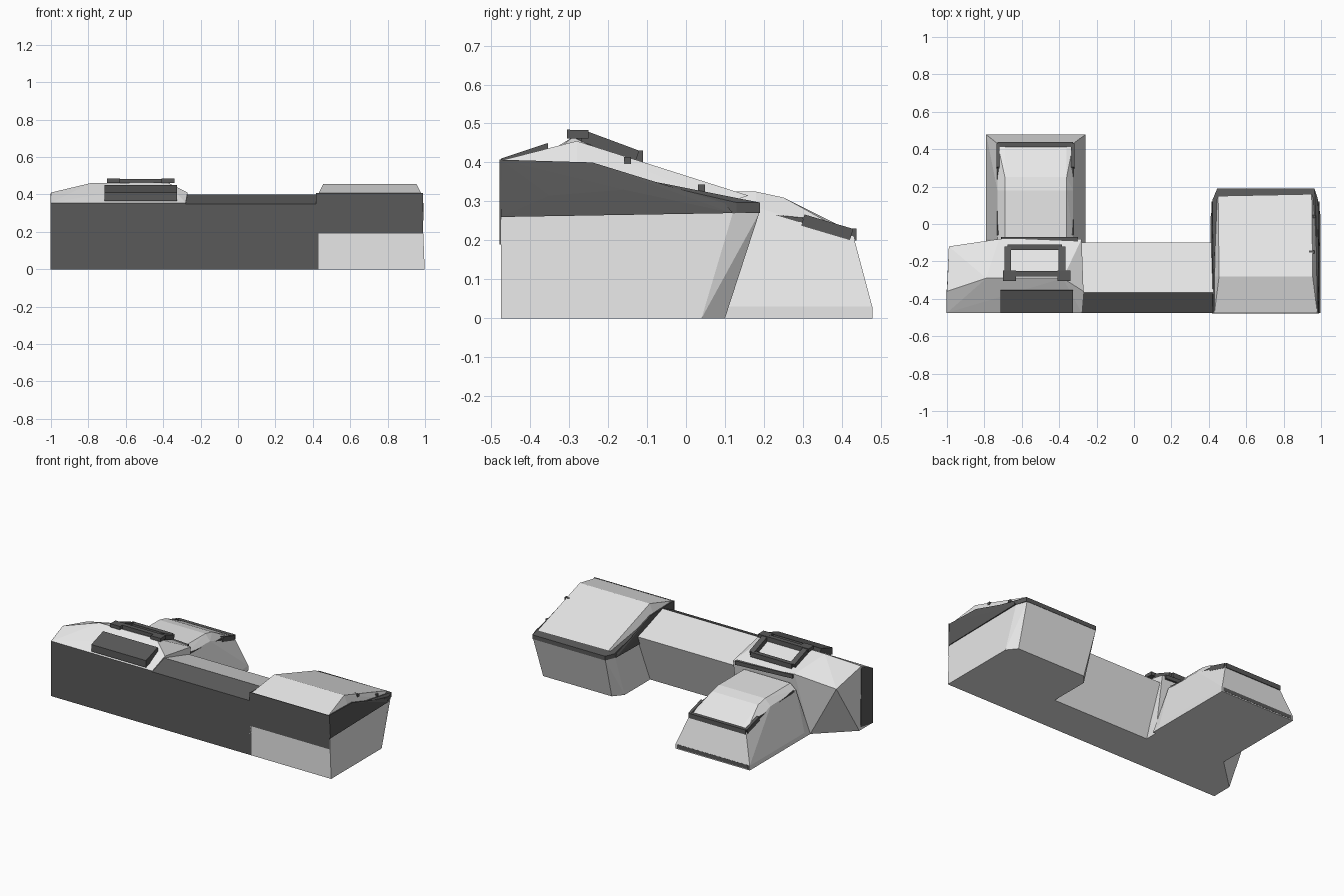
import bpy, bmesh, math
from mathutils import Vector


def mat(name, v):
    m = bpy.data.materials.new(name)
    m.diffuse_color = (v, v, v, 1)
    return m


LIGHT = mat("light_grey", 0.8)
DARK = mat("dark_grey", 0.1)


def hull(name, pts, m=LIGHT, dark=None):
    """Faceted convex solid; faces passing the rule 'dark' become dark grey."""
    bm = bmesh.new()
    for p in pts:
        bm.verts.new(p)
    r = bmesh.ops.convex_hull(bm, input=bm.verts)
    junk = list({g for g in r["geom_interior"] + r["geom_unused"]
                 if isinstance(g, bmesh.types.BMVert) and g.is_valid})
    if junk:
        bmesh.ops.delete(bm, geom=junk, context='VERTS')
    bmesh.ops.dissolve_limit(bm, angle_limit=0.02, verts=bm.verts, edges=bm.edges)
    bmesh.ops.recalc_face_normals(bm, faces=bm.faces)
    if dark:
        for f in bm.faces:
            f.material_index = int(dark(f.normal, f.calc_center_median()))
    me = bpy.data.meshes.new(name)
    bm.to_mesh(me)
    bm.free()
    me.materials.append(m)
    if dark:
        me.materials.append(DARK)
    ob = bpy.data.objects.new(name, me)
    bpy.context.collection.objects.link(ob)
    return ob


def profile(name, x0, x1, yz, m=LIGHT, dark=None):
    """Side profile stretched along x."""
    return hull(name, [(x, y, z) for x in (x0, x1) for y, z in yz], m, dark)


def bar(name, a, b, w=0.02, h=0.02, m=DARK):
    """Straight strip between two points."""
    a, b = Vector(a), Vector(b)
    d = (b - a).normalized()
    s = d.cross(Vector((0, 0, 1))).normalized() * w / 2
    u = s.cross(d).normalized() * h / 2
    return hull(name, [p + i * s + j * u for p in (a, b) for i in (-1, 1) for j in (-1, 1)], m)


front_dark = lambda n, c: n.y < -0.98

# middle link, dark front wall and dark sloping front glazing
profile("middle_link", -0.30, 0.43,
        [(-0.475, 0), (-0.475, 0.35), (-0.365, 0.40), (-0.10, 0.32), (-0.22, 0)],
        dark=lambda n, c: n.y < -0.3 and n.z > -0.5)

# left section with chamfered back corner
hull("left_section", [
    (-1, -0.475, 0), (-1, -0.34, 0), (-0.79, -0.14, 0), (-0.28, -0.14, 0), (-0.28, -0.475, 0),
    (-1, -0.475, 0.355), (-0.28, -0.475, 0.355), (-1, -0.36, 0.41), (-0.99, -0.12, 0.35),
    (-0.79, -0.29, 0.46), (-0.38, -0.29, 0.465), (-0.27, -0.36, 0.41),
    (-0.72, -0.08, 0.39), (-0.28, -0.08, 0.36)], dark=front_dark)
# dark plate on the left end wall
hull("left_end_panel", [(x, y, z) for x in (-1.003, -0.998)
                        for y, z in ((-0.475, 0), (-0.35, 0.02), (-0.475, 0.355), (-0.36, 0.405))], DARK)

# sloping front window of the left section
hull("front_roof_window", [(x, y, z) for x in (-0.715, -0.325) for y, z in
                           ((-0.475, 0.365), (-0.475, 0.41), (-0.355, 0.45), (-0.35, 0.40))], DARK)

# roof skylight frame with two hinges
xs, front, back = (-0.675, -0.385), (-0.265, 0.468), (-0.125, 0.416)
for x in xs:
    bar("skylight_side", (x, *front), (x, *back), 0.035, 0.03)
    bar("skylight_hinge", (x + 0.01, -0.305, 0.473), (x + 0.01, -0.25, 0.472), 0.07, 0.022)
for y, z in (front, back):
    bar("skylight_rail", (xs[0], y, z), (xs[1], y, z), 0.03, 0.03)
bar("wing_joint_strip", (-0.71, -0.083, 0.375), (-0.30, -0.083, 0.355), 0.025, 0.025)

# rear wing: flared walls and hipped roof
W0, W1 = -0.79, -0.26
hull("rear_wing", [(x, y, z) for x in (W0, W1) for y, z in
                   ((-0.14, 0), (0.478, 0), (0.478, 0.03), (-0.08, 0.03))]
     + [(x, y, z) for x in (-0.73, -0.325) for y, z in
        ((-0.08, 0.29), (0.18, 0.285), (0.43, 0.21))]
     + [(x, y, z) for x in (-0.69, -0.36) for y, z in
        ((-0.08, 0.325), (0.18, 0.325), (0.25, 0.31), (0.41, 0.23))])
# dark gutters round the wing roof
bar("wing_back_gutter", (-0.73, 0.425, 0.215), (-0.325, 0.425, 0.215), 0.025, 0.03)
for x in (-0.727, -0.328):
    bar("wing_side_gutter", (x, 0.30, 0.252), (x, 0.425, 0.215), 0.018, 0.03)
    bar("wing_side_trim", (x, -0.06, 0.29), (x, 0.30, 0.252), 0.01, 0.012)
bar("wing_back_base", (W0 + 0.01, 0.475, 0.018), (W1 - 0.01, 0.475, 0.018), 0.008, 0.025)

# right block walls, chamfered at the back
B0, B1 = 0.41, 0.998
hull("right_block_walls", [
    (B0, -0.475, 0), (B1, -0.475, 0), (B1, 0.04, 0), (0.95, 0.10, 0), (0.46, 0.10, 0), (B0, 0.04, 0),
    (0.425, -0.475, 0.405), (0.982, -0.475, 0.405), (0.984, -0.25, 0.39), (0.423, -0.25, 0.39),
    (0.985, 0.12, 0.27), (0.96, 0.188, 0.27), (0.445, 0.188, 0.27), (0.422, 0.12, 0.27)])
# dark upper front and sides
profile("right_block_front_panel", 0.418, 0.988,
        [(-0.479, 0.19), (-0.474, 0.19), (-0.479, 0.407), (-0.474, 0.407)], DARK)
for low, high in ((0.989, 0.981), (0.418, 0.426)):
    s = 0.004 if low > 0.7 else -0.004
    hull("right_block_side_panel", [
        (x + d, y, z) for d in (s, -s) for x, y, z in
        ((low, -0.475, 0.26), (low, -0.35, 0.315), (low, -0.16, 0.33), (low, 0.12, 0.27),
         (high, -0.475, 0.407), (high, -0.24, 0.40), (high, 0.1, 0.295))], DARK)

# right block eave (dark) and roof (light)
hull("right_block_eave", [(x, y, z) for x in (0.42, 0.984) for y, z in
                          ((-0.22, 0.345), (-0.22, 0.378), (0.13, 0.27), (0.13, 0.297))]
     + [(x, 0.19, z) for x in (0.445, 0.965) for z in (0.27, 0.297)], DARK)
hull("right_block_roof", [(x, -0.475, 0.405) for x in (0.43, 0.98)]
     + [(x, -0.28, z) for x, z in ((0.43, 0.395), (0.98, 0.395), (0.455, 0.455), (0.955, 0.455))]
     + [(x, y, z) for x, y, z in ((0.435, 0.10, 0.295), (0.972, 0.10, 0.295),
                                  (0.45, 0.15, 0.315), (0.95, 0.16, 0.315))])

# small roof fittings
for x, y, z in ((0.955, 0.04, 0.335), (0.95, -0.15, 0.405)):
    bar("roof_fitting", (x - 0.015, y, z), (x + 0.015, y, z), 0.018, 0.018)
